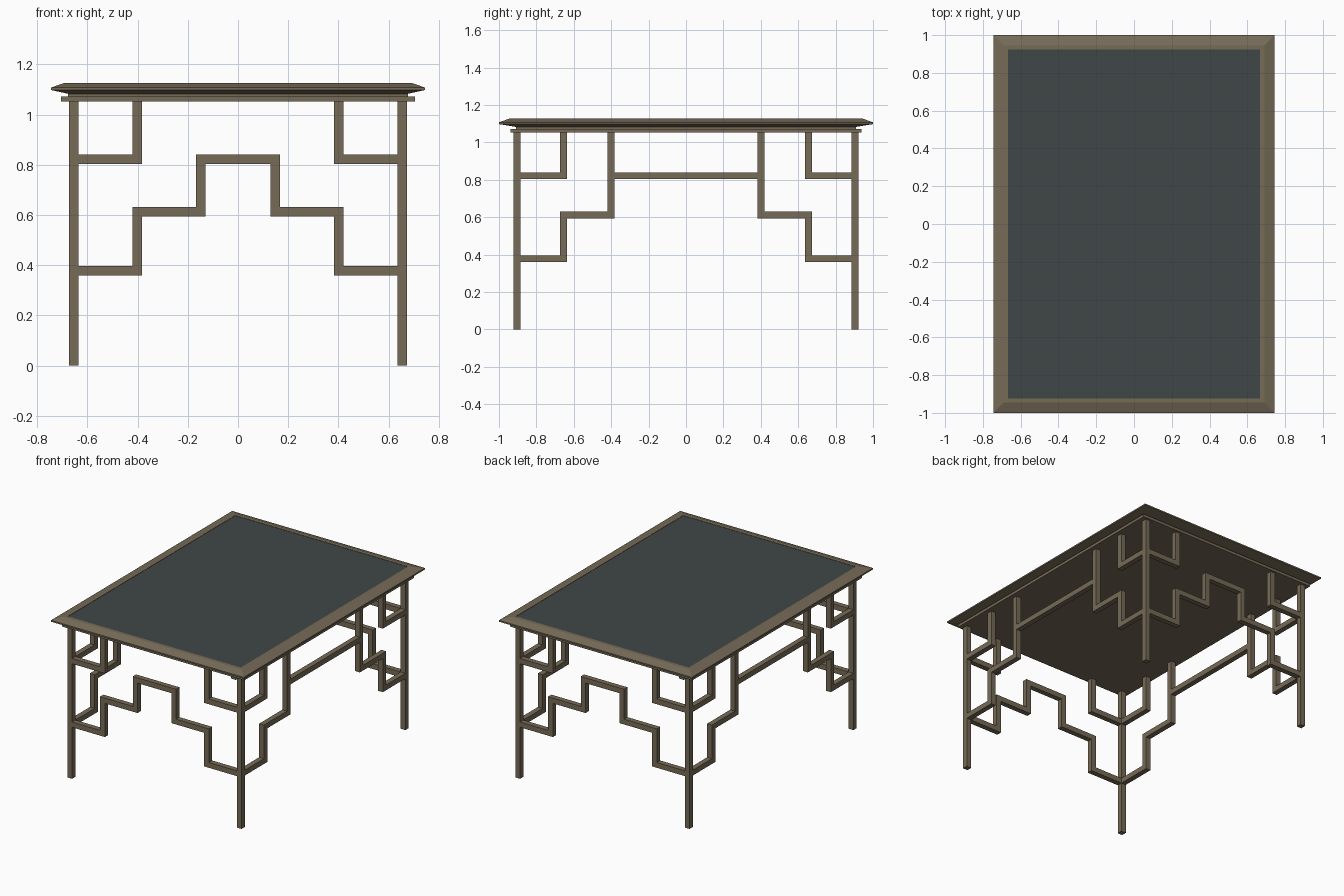
import bpy, bmesh
from mathutils import Vector

cube = bpy.data.objects.get("Cube")
if cube:
    bpy.data.objects.remove(cube)


def material(name, rgb):
    m = bpy.data.materials.new(name)
    m.use_nodes = True
    m.diffuse_color = (*rgb, 1)
    m.node_tree.nodes["Principled BSDF"].inputs["Base Color"].default_value = (*rgb, 1)
    return m


bronze = material("bronze brown", (0.18, 0.146, 0.095))
slate = material("dark slate", (0.051, 0.061, 0.062))

BAR = 0.037             # thickness of every bar
LEG_X, LEG_Y = 0.655, 0.904
TOP = 1.055             # underside of the table top


def finish(name, bm, mats, mirror=(False, False)):
    bmesh.ops.recalc_face_normals(bm, faces=bm.faces)
    mesh = bpy.data.meshes.new(name)
    bm.to_mesh(mesh)
    bm.free()
    obj = bpy.data.objects.new(name, mesh)
    bpy.context.collection.objects.link(obj)
    for m in mats:
        mesh.materials.append(m)
    if any(mirror):
        mod = obj.modifiers.new("Mirror", "MIRROR")
        mod.use_axis = (*mirror, False)
    return obj


def bar(name, path, along_x, mirror):
    """Square bar with mitred corners along a (u, z) path in an end or side plane."""
    pts = [Vector(p) for p in path]
    plane = LEG_Y if along_x else LEG_X
    bm = bmesh.new()
    rings = []
    for i, p in enumerate(pts):
        dirs = []
        if i > 0:
            dirs.append((p - pts[i - 1]).normalized())
        if i < len(pts) - 1:
            dirs.append((pts[i + 1] - p).normalized())
        # right-angled turns: the sum of both normals reaches the mitre
        off = sum((Vector((-d.y, d.x)) for d in dirs), Vector((0, 0))) * BAR / 2
        ring = []
        for side, depth in ((1, -1), (1, 1), (-1, 1), (-1, -1)):
            q = p + off * side
            w = plane + depth * BAR / 2
            ring.append(bm.verts.new((q.x, -w, q.y) if along_x else (w, q.x, q.y)))
        rings.append(ring)
    for a, b in zip(rings, rings[1:]):
        for k in range(4):
            n = (k + 1) % 4
            bm.faces.new((a[k], a[n], b[n], b[k]))
    bm.faces.new(rings[0])
    bm.faces.new(rings[-1])
    return finish(name, bm, [bronze], mirror)


def both_halves(path):
    return path + [(-u, z) for u, z in reversed(path)]


# Legs
bar("legs", [(-LEG_X, 0), (-LEG_X, TOP)], True, (True, True))

# Lattice on the two short ends
LOW, MID, HIGH = 0.378, 0.613, 0.822
leg_face = LEG_X - BAR / 2
bar("end_top_brackets", [(-leg_face, HIGH), (-0.402, HIGH), (-0.402, TOP)], True, (True, True))
bar("end_stepped_rail", both_halves([(-leg_face, LOW), (-0.402, LOW), (-0.402, MID),
                                     (-0.149, MID), (-0.149, HIGH)]), True, (False, True))

# Lattice on the two long sides
leg_face = LEG_Y - BAR / 2
bar("side_top_brackets", [(-leg_face, HIGH), (-0.656, HIGH), (-0.656, TOP)], False, (True, True))
bar("side_stepped_rails", [(-leg_face, LOW), (-0.656, LOW), (-0.656, MID),
                           (-0.402, MID), (-0.402, TOP)], False, (True, True))
rail = 0.402 - BAR / 2
bar("side_long_rail", [(-rail, HIGH), (rail, HIGH)], False, (True, False))


def tiers(name, profile, mats):
    """Stack of rectangles (half width, half length, height), capped at both ends."""
    bm = bmesh.new()
    rings = [[bm.verts.new((sx * x, sy * y, z)) for sx, sy in
              ((-1, -1), (1, -1), (1, 1), (-1, 1))] for x, y, z in profile]
    for a, b in zip(rings, rings[1:]):
        for k in range(4):
            n = (k + 1) % 4
            bm.faces.new((a[k], a[n], b[n], b[k]))
    bm.faces.new(rings[0])
    panel = bm.faces.new(rings[-1])
    panel.material_index = len(mats) - 1
    return finish(name, bm, mats)


# Apron plate under the top
tiers("apron_plate", [(0.705, 0.938, 1.052), (0.705, 0.938, 1.072)], [bronze])

# Bevelled top with its inset panel
tiers("table_top", [(0.677, 0.909, 1.072), (0.677, 0.909, 1.083),
                    (0.745, 1.0, 1.098), (0.745, 1.0, 1.108),
                    (0.69, 0.945, 1.127), (0.668, 0.923, 1.127),
                    (0.668, 0.923, 1.125)], [bronze, slate])
